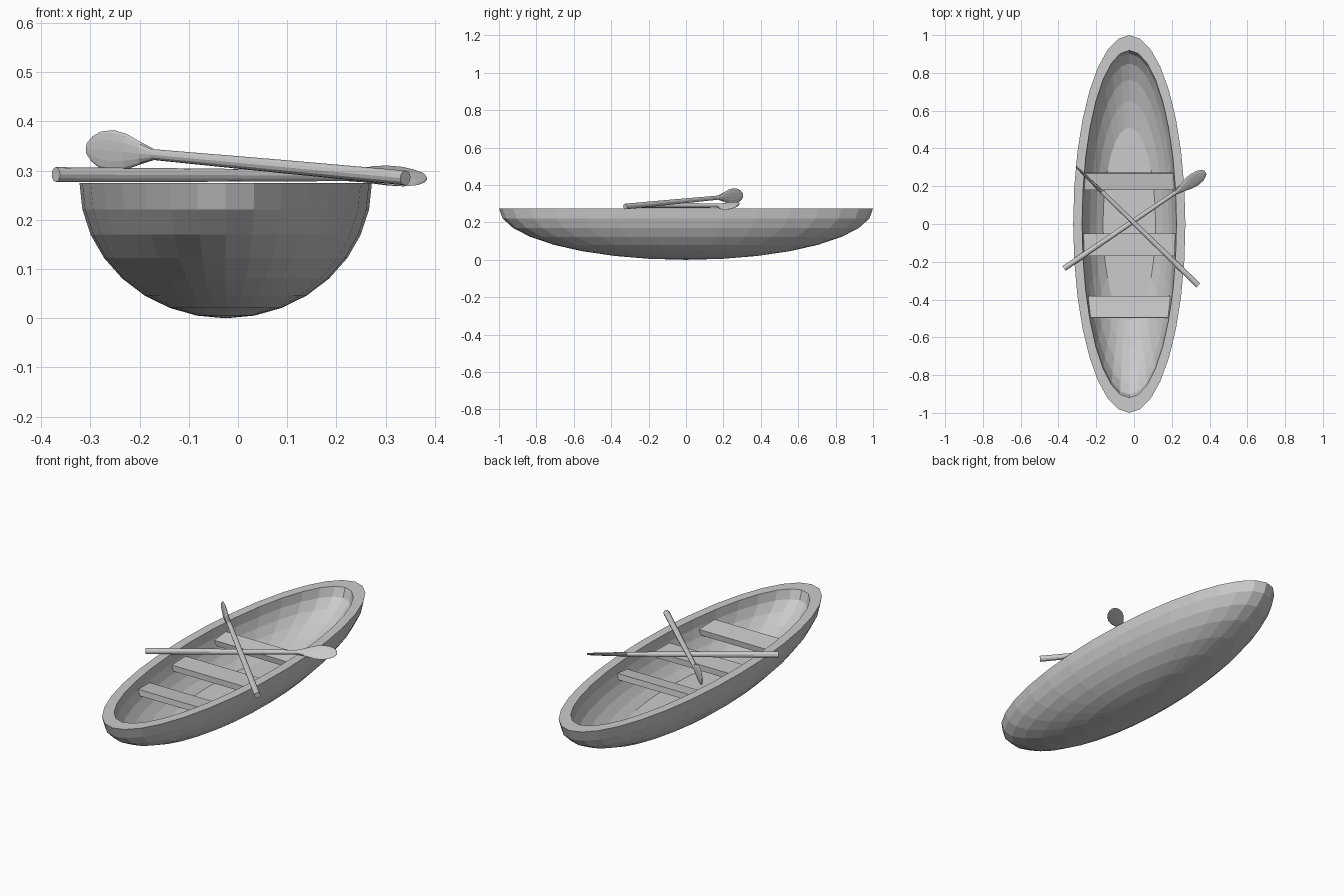
import bpy, bmesh
from math import sin, cos, pi, radians
from mathutils import Vector, Matrix

if "Cube" in bpy.data.objects:
    bpy.data.objects.remove(bpy.data.objects["Cube"])

CX, RIM = -0.025, 0.275


def loft(name, rings):
    """Skin a list of equal-sized point rings and cap both ends."""
    bm = bmesh.new()
    vr = [[bm.verts.new(p) for p in ring] for ring in rings]
    n = len(vr[0])
    for a, b in zip(vr, vr[1:]):
        for i in range(n):
            j = (i + 1) % n
            bm.faces.new((a[i], a[j], b[j], b[i]))
    bm.faces.new(vr[0][::-1])
    bm.faces.new(vr[-1])
    bmesh.ops.remove_doubles(bm, verts=bm.verts, dist=1e-5)
    bmesh.ops.recalc_face_normals(bm, faces=bm.faces)
    return finish(name, bm)


def finish(name, bm):
    me = bpy.data.meshes.new(name)
    bm.to_mesh(me)
    bm.free()
    ob = bpy.data.objects.new(name, me)
    bpy.context.collection.objects.link(ob)
    return ob


def bowl_ring(rx, ry, depth, lat):
    """One horizontal ring of a half ellipsoid hanging below the rim."""
    c, z = cos(lat), RIM - depth * sin(lat)
    return [(CX + rx * c * cos(2 * pi * i / 32), ry * c * sin(2 * pi * i / 32), z)
            for i in range(32)]


# Hull: outer bowl up to the rim, then inner bowl down to a flat floor
step = pi / 16
hull = [bowl_ring(0.297, 1.0, 0.275, k * step) for k in range(8, -1, -1)]
hull += [bowl_ring(0.25, 0.92, 0.24, k * step) for k in range(6)]
loft("hull", hull)


# Seats: thin planks let into the hull sides, outer two slightly tilted
def seat(name, y, z, half, depth, tilt):
    bm = bmesh.new()
    m = (Matrix.Translation((CX, y, z)) @ Matrix.Rotation(radians(tilt), 4, 'X')
         @ Matrix.Diagonal((2 * half, depth, 0.03, 1)))
    bmesh.ops.create_cube(bm, size=1, matrix=m)
    finish(name, bm)


seat("seat_back", 0.226, 0.21, 0.242, 0.09, 8)
seat("seat_middle", -0.11, 0.207, 0.245, 0.12, 0)
seat("seat_front", -0.44, 0.208, 0.226, 0.115, -6)

# Oars: (fraction along the length, half width, half thickness)
PROFILE = [(0, .015, .015), (.4, .0135, .0135), (.79, .011, .011),
           (.83, .022, .010), (.88, .037, .008), (.92, .042, .007),
           (.96, .037, .006), (.985, .026, .005), (1, .013, .004)]


def oar(name, start, end, roll):
    start, end = Vector(start), Vector(end)
    axis = (end - start).normalized()
    side = Vector((0, 0, 1)).cross(axis).normalized()
    side = Matrix.Rotation(radians(roll), 3, axis) @ side
    up = axis.cross(side)
    loft(name, [[start.lerp(end, t) + side * w * cos(a) + up * h * sin(a)
                 for a in (2 * pi * i / 12 for i in range(12))]
                for t, w, h in PROFILE])


oar("oar_flat", (-0.37, -0.235, 0.292), (0.378, 0.275, 0.289), 30)
oar("oar_upright", (0.34, -0.325, 0.285), (-0.306, 0.303, 0.345), 90)
